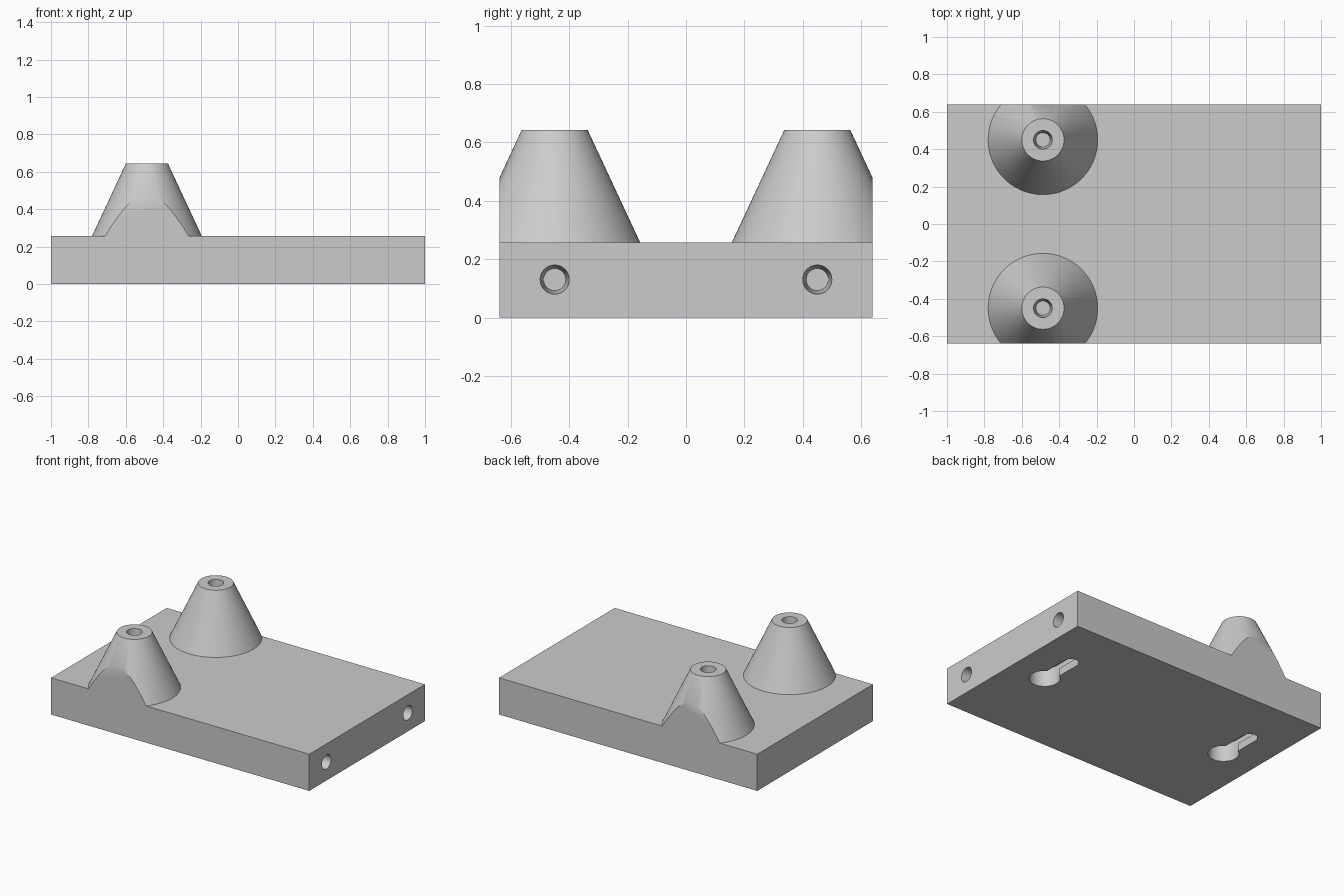
import bpy
import math
from mathutils import Matrix

cube = bpy.data.objects.get("Cube")
if cube:
    bpy.data.objects.remove(cube, do_unlink=True)

LENGTH, WIDTH, THICK, TOP = 2.0, 1.28, 0.257, 0.643
POST_X, POST_Y = -0.487, 0.45

grey = bpy.data.materials.new("plain grey")
grey.use_nodes = True
colour = (0.6, 0.6, 0.6, 1)
grey.diffuse_color = colour
grey.node_tree.nodes["Principled BSDF"].inputs["Base Color"].default_value = colour


def box(name, low, high):
    size = [b - a for a, b in zip(low, high)]
    bpy.ops.mesh.primitive_cube_add(size=1)
    ob = bpy.context.object
    ob.name = name
    mid = [(a + b) / 2 for a, b in zip(low, high)]
    ob.data.transform(Matrix.Translation(mid) @ Matrix.Diagonal((*size, 1)))
    ob.data.materials.append(grey)
    return ob


def cone(name, x, y, low, high, r_low, r_high, sides=64):
    bpy.ops.mesh.primitive_cone_add(vertices=sides, radius1=r_low, radius2=r_high,
                                    depth=high - low)
    ob = bpy.context.object
    ob.name = name
    ob.data.transform(Matrix.Translation((x, y, (low + high) / 2)))
    ob.data.materials.append(grey)
    return ob


def boolean(target, other, operation="DIFFERENCE"):
    mod = target.modifiers.new(operation.title(), "BOOLEAN")
    mod.operation, mod.solver, mod.object = operation, "EXACT", other
    bpy.context.view_layer.objects.active = target
    bpy.ops.object.modifier_apply(modifier=mod.name)
    bpy.data.objects.remove(other, do_unlink=True)


def slot(target, x, low, high, radius, reach):
    # Round-ended slot running towards the back
    boolean(target, box("slot_cutter", (x - radius, 0, low), (x + radius, reach, high)))
    for y in (0, reach):
        boolean(target, cone("slot_end_cutter", x, y, low, high, radius, radius, 48))


# Base plate
plate = box("base_plate", (-LENGTH / 2, -WIDTH / 2, 0), (LENGTH / 2, WIDTH / 2, THICK))

# Tapered posts, trimmed flush with the long sides
for side in (-1, 1):
    post = cone("post", POST_X, side * POST_Y, THICK - 0.05, TOP,
                0.293 + 0.05 * 0.18 / 0.386, 0.113)
    trim = box("trim", (-1, -WIDTH / 2, 0), (1, WIDTH / 2, 1))
    boolean(post, trim, "INTERSECT")
    boolean(plate, post, "UNION")

# Blind tapered screw holes in the post tops and in one end
for side in (-1, 1):
    boolean(plate, cone("post_hole_cutter", POST_X, side * POST_Y,
                        TOP - 0.2, TOP + 0.001, 0.038, 0.05, 32))
    end_hole = cone("end_hole_cutter", 0, 0, -0.2, 0.001, 0.038, 0.05, 32)
    end_hole.data.transform(Matrix.Translation((LENGTH / 2, side * POST_Y, 0.13))
                            @ Matrix.Rotation(math.pi / 2, 4, "Y"))
    boolean(plate, end_hole)

# Keyhole hangers underneath: entry hole, narrow neck and wider pocket
for x in (-0.735, 0.735):
    boolean(plate, cone("entry_cutter", x, 0, -0.01, 0.13, 0.098, 0.098, 48))
    slot(plate, x, -0.01, 0.1, 0.05, 0.257)
    slot(plate, x, 0.055, 0.13, 0.098, 0.257)

plate.name = "mounting_plate"
bpy.ops.object.select_all(action="DESELECT")
plate.select_set(True)
bpy.context.view_layer.objects.active = plate
bpy.ops.object.shade_smooth_by_angle(angle=math.radians(30))
